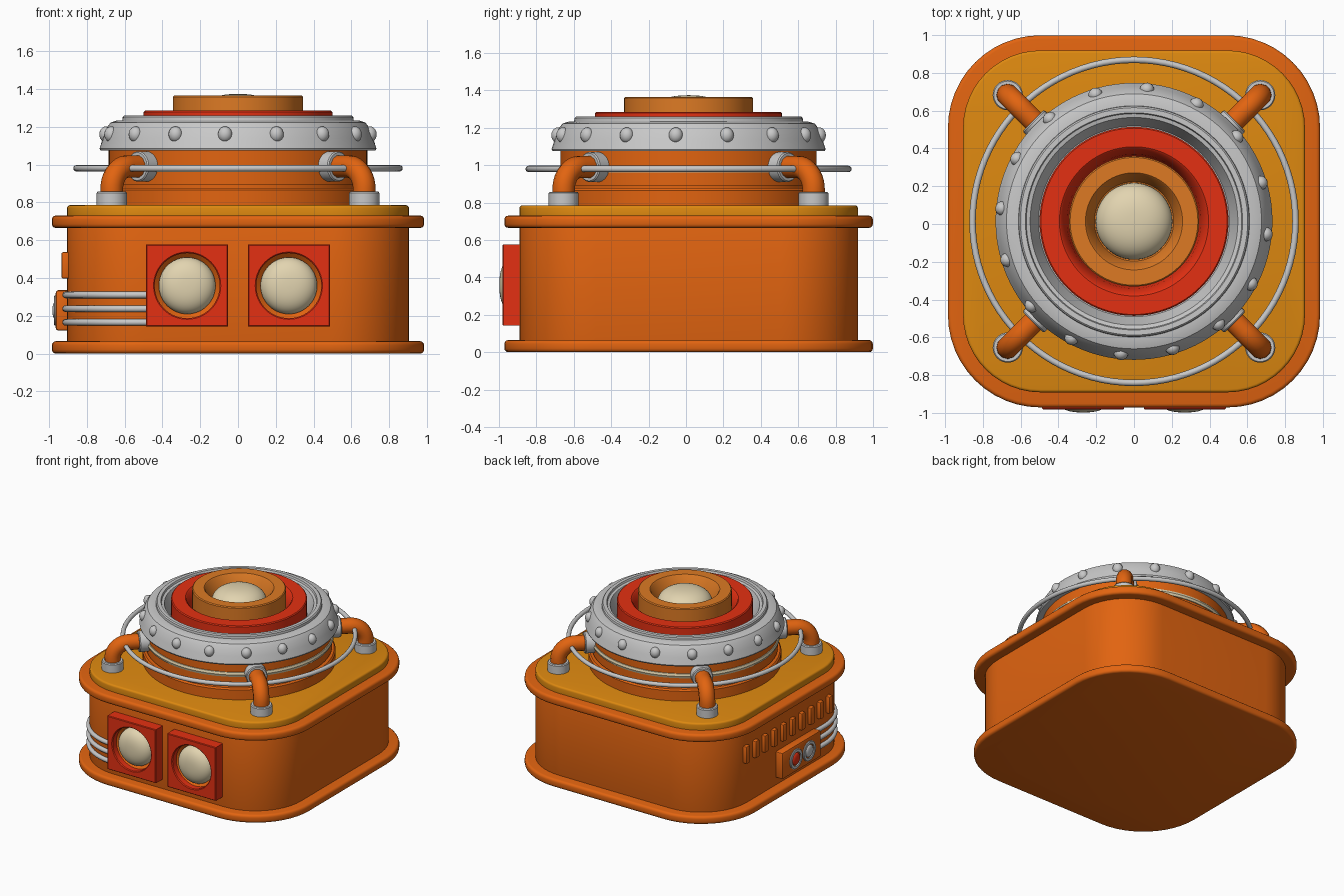
import bpy, bmesh, math
from mathutils import Matrix, Vector

if "Cube" in bpy.data.objects:
    bpy.data.objects.remove(bpy.data.objects["Cube"])

CY = 0.014  # body centre in y
T = Matrix.Translation
R = Matrix.Rotation
PI = math.pi
CENTRE = T((0, CY, 0))


def material(name, rgb):
    lin = [(c / 255 / 12.92) if c < 11 else ((c / 255 + 0.055) / 1.055) ** 2.4 for c in rgb]
    m = bpy.data.materials.new(name)
    m.diffuse_color = (*lin, 1)
    m.use_nodes = True
    m.node_tree.nodes["Principled BSDF"].inputs["Base Color"].default_value = m.diffuse_color
    return m


ORANGE = material("orange", (226, 100, 16))
AMBER = material("amber", (222, 137, 16))
RED = material("red", (228, 48, 18))
SILVER = material("silver", (200, 200, 200))
CREAM = material("cream", (226, 212, 176))
TAN = material("tan", (221, 122, 36))


def finish(name, bm, mat, matrix=Matrix()):
    bmesh.ops.recalc_face_normals(bm, faces=bm.faces)
    bm.transform(matrix)
    me = bpy.data.meshes.new(name)
    bm.to_mesh(me)
    bm.free()
    me.materials.append(mat)
    me.shade_smooth()
    me.set_sharp_from_angle(angle=math.radians(35))
    ob = bpy.data.objects.new(name, me)
    bpy.context.collection.objects.link(ob)
    return ob


def skin(name, rings, mat, matrix=Matrix(), loop=False):
    """Join rings of points; cap the ends, or join last ring to first."""
    bm = bmesh.new()
    vs = [[bm.verts.new(p) for p in ring] for ring in rings]
    n = len(vs[0])
    pairs = list(zip(vs, vs[1:])) + ([(vs[-1], vs[0])] if loop else [])
    for a, b in pairs:
        for i in range(n):
            j = (i + 1) % n
            bm.faces.new((a[i], a[j], b[j], b[i]))
    if not loop:
        bm.faces.new(vs[0])
        bm.faces.new(vs[-1])
    return finish(name, bm, mat, matrix)


def circle(r, z, n):
    return [(r * math.cos(2 * PI * i / n), r * math.sin(2 * PI * i / n), z) for i in range(n)]


def lathe(name, profile, mat, matrix=CENTRE, n=96, loop=False):
    return skin(name, [circle(r, z, n) for r, z in profile], mat, matrix, loop)


def rounded_square(h, r, z, k=12):
    pts = []
    for q, (sx, sy) in enumerate(((1, 1), (-1, 1), (-1, -1), (1, -1))):
        for i in range(k + 1):
            a = PI / 2 * (q + i / k)
            pts.append((sx * (h - r) + r * math.cos(a), sy * (h - r) + r * math.sin(a), z))
    return pts


def slab(name, h, r, z0, z1, bev, mat):
    c = [(bev, z0)]
    steps = [(bev * (1 - math.sin(t)), bev * (1 - math.cos(t))) for t in (PI / 6, PI / 3, PI / 2)]
    c += [(d, z0 + e) for d, e in steps]
    c += [(d, z1 - e) for d, e in reversed(steps)] + [(bev, z1)]
    skin(name, [rounded_square(h - d, r - d, z) for d, z in c], mat, CENTRE)


def box(name, size, loc, bev, mat):
    bm = bmesh.new()
    bmesh.ops.create_cube(bm, size=1, matrix=T(loc) @ Matrix.Diagonal((*size, 1)))
    bmesh.ops.bevel(bm, geom=bm.edges[:], offset=bev, segments=2, profile=0.5, affect='EDGES')
    return finish(name, bm, mat)


def tube(name, pts, r, mat, matrix=Matrix(), cyclic=False):
    cu = bpy.data.curves.new(name, 'CURVE')
    cu.dimensions = '3D'
    cu.bevel_depth = r
    cu.bevel_resolution = 4
    cu.use_fill_caps = True
    sp = cu.splines.new('POLY')
    sp.points.add(len(pts) - 1)
    for p, q in zip(sp.points, pts):
        p.co = (*(matrix @ Vector(q)), 1)
    sp.use_cyclic_u = cyclic
    cu.materials.append(mat)
    ob = bpy.data.objects.new(name, cu)
    bpy.context.collection.objects.link(ob)


def dome(r, z0, z1):
    """Profile of a flattened dome."""
    pts = [(r, z0)]
    for i in range(0, 12):
        a = PI / 2 * i / 12
        pts.append((r * math.cos(a) ** 0.8, z0 + (z1 - z0) * (0.25 + 0.75 * math.sin(a))))
    return pts + [(0.004, z1)]


# Housing: base flange, body, top flange, amber deck
slab("base_flange", 0.985, 0.49, 0, 0.065, 0.02, ORANGE)
slab("body", 0.905, 0.41, 0.03, 0.70, 0.005, ORANGE)
slab("top_flange", 0.985, 0.49, 0.665, 0.73, 0.02, ORANGE)
slab("deck_plate", 0.905, 0.41, 0.70, 0.785, 0.015, AMBER)

# Turret neck
lathe("collar", [(0.71, 0.77), (0.71, 0.865), (0.70, 0.877), (0.60, 0.877)], ORANGE)
lathe("neck", [(0.665, 0.86), (0.665, 0.892), (0.685, 0.892), (0.685, 1.09)], ORANGE)
lathe("neck_band", [(0.67, 0.962), (0.692, 0.962), (0.698, 0.98), (0.692, 0.998), (0.67, 0.998)], CREAM, loop=True)

# Silver bezel with rivets
lathe("bezel", [(0.50, 1.075), (0.728, 1.075), (0.733, 1.085), (0.715, 1.14), (0.695, 1.195), (0.675, 1.222),
                (0.645, 1.232), (0.612, 1.234), (0.610, 1.252), (0.602, 1.26), (0.575, 1.26), (0.57, 1.245),
                (0.55, 1.24), (0.505, 1.13), (0.45, 1.12)], SILVER, loop=True)
for i in range(16):
    a = math.radians(16.9 + 22.5 * i)
    bm = bmesh.new()
    bmesh.ops.create_uvsphere(bm, u_segments=16, v_segments=10, radius=0.042)
    finish(f"rivet_{i}", bm, SILVER, CENTRE @ R(a, 4, 'Z') @ T((0.702, 0, 1.16)) @ Matrix.Diagonal((0.85, 0.9, 1, 1)))

# Nested rings and top lens
lathe("red_ring", [(0.50, 1.10), (0.50, 1.278), (0.493, 1.285), (0.395, 1.285), (0.385, 1.278),
                   (0.355, 1.20), (0.34, 1.10)], RED, loop=True)
lathe("tan_ring", [(0.345, 1.09), (0.345, 1.358), (0.338, 1.365), (0.257, 1.365), (0.25, 1.358),
                   (0.21, 1.24), (0.15, 1.22), (0.15, 1.09)], TAN, loop=True)
lathe("top_lens", dome(0.203, 1.22, 1.374), CREAM, n=64)

# Wire hoop around the neck
tube("wire_hoop", circle(0.855, 0.98, 96), 0.017, SILVER, CENTRE, True)

# Four corner elbow pipes with clamps
RP, ZP, BR = 0.945, 0.99, 0.12
for i in range(4):
    M = CENTRE @ R(PI / 4 + i * PI / 2, 4, 'Z')
    path = [(RP, 0, 0.78)]
    for k in range(11):
        a = PI / 2 * k / 10
        path.append((RP - BR + BR * math.cos(a), 0, ZP - BR + BR * math.sin(a)))
    path.append((0.66, 0, ZP))
    tube(f"elbow_pipe_{i}", path, 0.06, ORANGE, M)
    clamp = [(0.08, 0), (0.08, 0.068), (0.074, 0.075), (0.055, 0.075)]
    lathe(f"deck_clamp_{i}", clamp, SILVER, M @ T((RP, 0, 0.782)), 32)
    lathe(f"neck_clamp_{i}", clamp, SILVER, M @ T((0.68, 0, ZP)) @ R(PI / 2, 4, 'Y'), 32)


# Front lamps: red square panels with round openings and cream lenses
def square(h, z, n=64):
    out = []
    for x, y, _ in circle(1, 0, n):
        s = h / max(abs(x), abs(y))
        out.append((x * s, y * s, z))
    return out


for side, x in (("left", -0.269), ("right", 0.269)):
    M = T((x, -0.88, 0.359)) @ R(PI / 2, 4, 'X')
    skin(f"{side}_lamp_panel", [square(0.217, 0), square(0.217, 0.097), square(0.212, 0.102),
                                circle(0.178, 0.102, 64), circle(0.172, 0.096, 64), circle(0.172, 0, 64)],
         RED, M, loop=True)
    lathe(f"{side}_lamp_seat", [(0.172, 0), (0.172, 0.05), (0.15, 0.03), (0.12, 0.03)], ORANGE, M, 64)
    lathe(f"{side}_lamp_lens", dome(0.15, 0.01, 0.118), CREAM, M, 64)

# Left side: vent slats, control box with two knobs
for i in range(10):
    box(f"vent_slat_{i}", (0.05, 0.05, 0.14), (-0.91, 0.53 - i * 0.118, 0.467), 0.01, ORANGE)
box("control_box", (0.08, 0.50, 0.215), (-0.925, -0.11, 0.228), 0.015, ORANGE)
for name, y, mat in (("red", -0.03, RED), ("silver", -0.2, SILVER)):
    M = T((-0.96, y, 0.228)) @ R(-PI / 2, 4, 'Y')
    lathe(f"{name}_knob_rim", [(0.08, 0), (0.08, 0.01), (0.075, 0.014), (0.055, 0.014), (0.055, 0)],
          SILVER, M, 32, True)
    lathe(f"{name}_knob", dome(0.048, 0, 0.022), mat, M, 32)

# Three cables from the control box round the corner to the left lamp
for i, z in enumerate((0.165, 0.237, 0.31)):
    h, r = 0.912, 0.417
    pts = [(-h, -0.34 - CY, z)]
    for k in range(17):
        a = PI + PI / 2 * k / 16
        pts.append((-(h - r) + r * math.cos(a), -(h - r) + r * math.sin(a), z))
    pts.append((-0.45, -h, z))
    tube(f"cable_{i}", pts, 0.018, SILVER, CENTRE)
